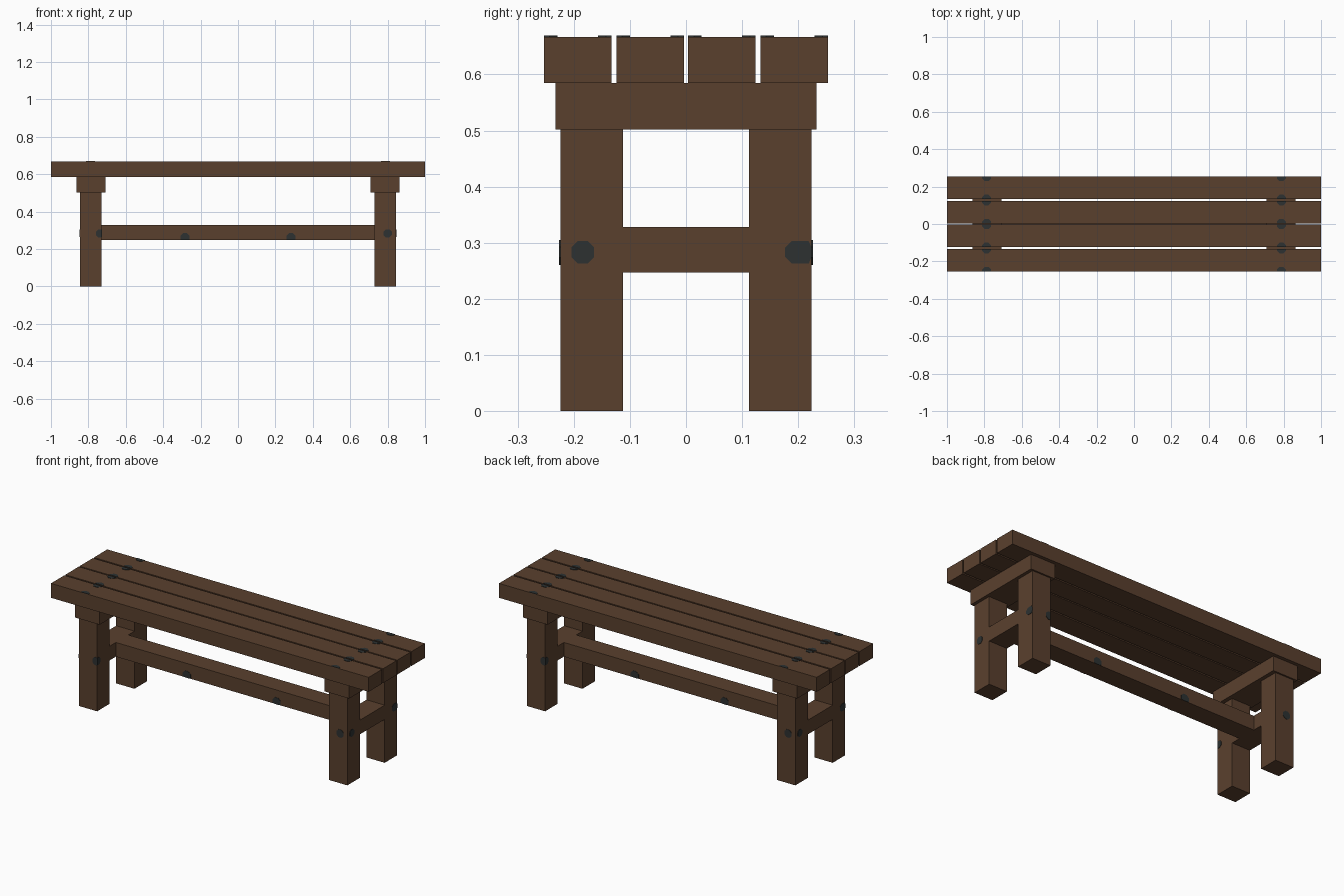
import bpy, bmesh, math
from mathutils import Vector

old = bpy.data.objects.get("Cube")
if old:
    bpy.data.objects.remove(old, do_unlink=True)


def material(name, rgb):
    m = bpy.data.materials.new(name)
    m.use_nodes = True
    m.diffuse_color = (*rgb, 1)
    bsdf = next(n for n in m.node_tree.nodes if n.type == 'BSDF_PRINCIPLED')
    bsdf.inputs["Base Color"].default_value = (*rgb, 1)
    return m


WOOD = material("brown wood", (0.102, 0.051, 0.027))
KNOT = material("dark knot", (0.026, 0.031, 0.031))


def finish(bm, name, mat):
    bmesh.ops.recalc_face_normals(bm, faces=bm.faces)
    mesh = bpy.data.meshes.new(name)
    bm.to_mesh(mesh)
    bm.free()
    mesh.materials.append(mat)
    bpy.context.collection.objects.link(bpy.data.objects.new(name, mesh))


def box(name, lo, hi):
    """Timber filling the space between two corners."""
    lo, hi = Vector(lo), Vector(hi)
    bm = bmesh.new()
    bmesh.ops.create_cube(bm, size=1)
    for v in bm.verts:
        v.co = (lo + hi) / 2 + v.co * (hi - lo)
    finish(bm, name, WOOD)


def knot(name, axis, face, sign, centre, radius, lo, hi):
    """Thin octagonal plate on a face, cut off at the timber's edges lo and hi."""
    u, w = [i for i in range(3) if i != axis]
    bm = bmesh.new()
    verts = []
    for k in range(8):
        a = math.pi * (k + 0.5) / 4
        p = Vector((0, 0, 0))
        p[axis] = face
        offset = (math.cos(a) * radius, math.sin(a) * radius)
        for i, c, o, l, h in zip((u, w), centre, offset, lo, hi):
            p[i] = min(max(c + o, l), h)
        verts.append(bm.verts.new(p))
    bmesh.ops.remove_doubles(bm, verts=verts, dist=1e-4)
    plate = bm.faces.new(bm.verts[:])
    moved = bmesh.ops.extrude_face_region(bm, geom=[plate])["geom"]
    push = Vector((0, 0, 0))
    push[axis] = sign * 0.002
    for v in moved:
        if isinstance(v, bmesh.types.BMVert):
            v.co += push
    finish(bm, name, KNOT)


LEG_IN, LEG_OUT = 0.73, 0.845
Y_IN, Y_OUT = 0.112, 0.224
RAIL_LO, RAIL_HI = 0.247, 0.328
BEAM_LO, TOP_LO, TOP_HI = 0.502, 0.585, 0.667
KZ = 0.283

# Seat planks with knots along their long edges
for n, y in enumerate((-0.193, -0.064, 0.064, 0.193)):
    y0, y1 = y - 0.06, y + 0.06
    box(f"seat_plank_{n + 1}", (-1, y0, TOP_LO), (1, y1, TOP_HI))
    for x in (-0.788, 0.788):
        for edge in (y0, y1):
            knot("plank_knot", 2, TOP_HI, 1, (x, edge), 0.026, (-1, y0), (1, y1))

# End frames: two legs, a beam under the seat and a low rail
for side, s in (("right", -1), ("left", 1)):
    def span(a, b):
        return sorted((s * a, s * b))
    x0, x1 = span(LEG_IN, LEG_OUT)
    b0, b1 = span(0.708, 0.863)
    box(f"{side}_seat_beam", (b0, -0.233, BEAM_LO), (b1, 0.233, TOP_LO))
    box(f"{side}_end_rail", (x0, -Y_IN, RAIL_LO), (x1, Y_IN, RAIL_HI))
    for end, t in (("front", -1), ("back", 1)):
        y0, y1 = sorted((t * Y_IN, t * Y_OUT))
        box(f"{side}_{end}_leg", (x0, y0, 0), (x1, y1, BEAM_LO))
        same = s == t
        # Knots on the end face and on the front or back face
        ky = t * (0.197 if same else 0.184)
        knot("leg_end_knot", 0, s * LEG_OUT, s, (ky, KZ), 0.022, (y0, 0), (y1, BEAM_LO))
        if same:
            knot("leg_edge_knot", 0, s * LEG_OUT, s, (t * 0.21, KZ), 0.022,
                 (y0, 0), (y1, BEAM_LO))
            knot("leg_inner_knot", 0, s * LEG_IN, -s, (t * 0.215, KZ), 0.022,
                 (y0, 0), (y1, BEAM_LO))
        kx = s * (0.737 if same else 0.8)
        knot("leg_side_knot", 1, t * Y_OUT, t, (kx, KZ), 0.024, (x0, 0), (x1, BEAM_LO))

# Long stretcher joining the end rails
box("long_stretcher", (-LEG_IN, -0.056, RAIL_LO), (LEG_IN, 0.056, RAIL_HI))
for x in (-0.283, 0.283):
    for t in (-1, 1):
        knot("stretcher_knot", 1, t * 0.056, t, (x, 0.26), 0.027,
             (-LEG_IN, RAIL_LO), (LEG_IN, RAIL_HI))
